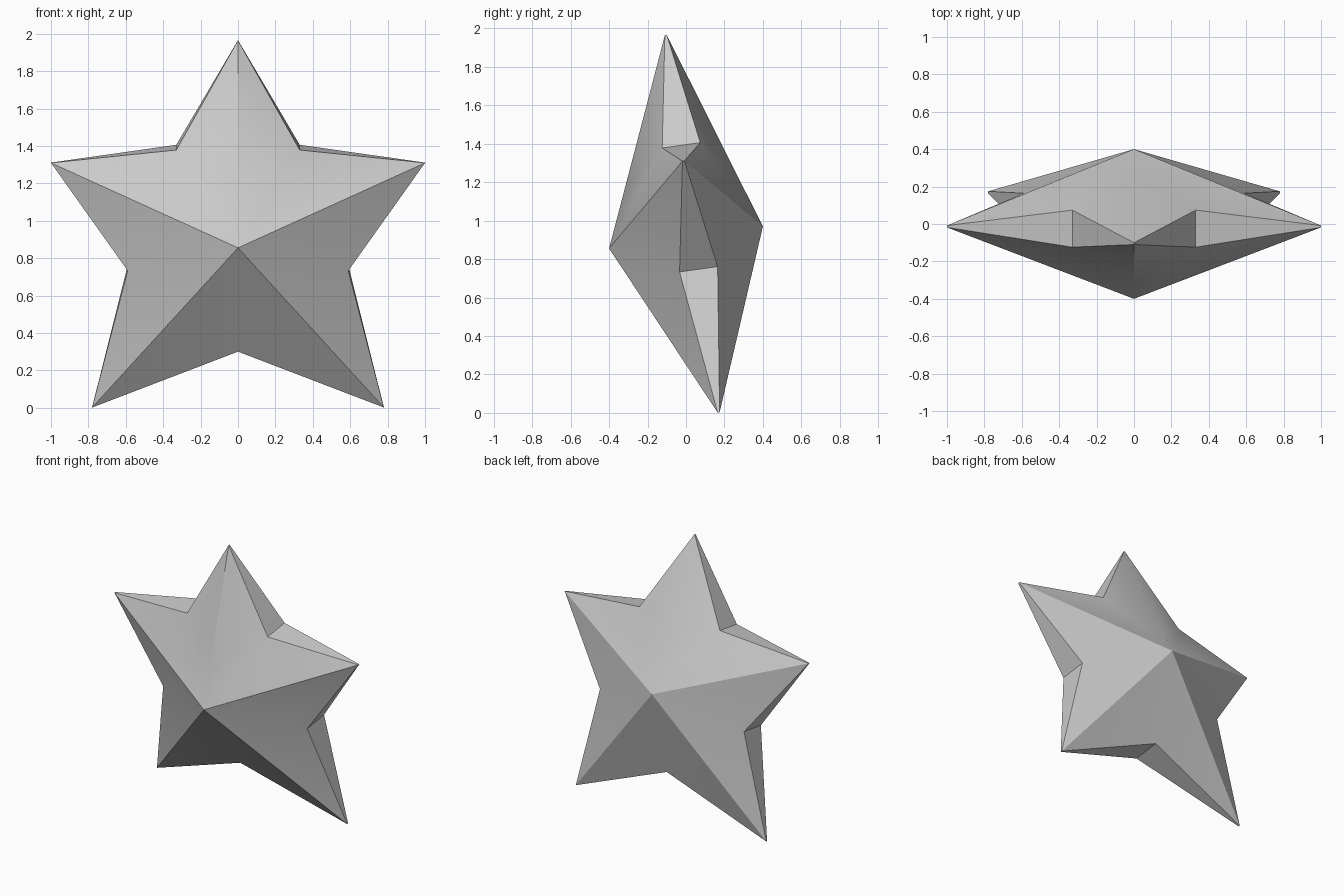
import bpy
import bmesh
from mathutils import Vector

default_cube = bpy.data.objects.get("Cube")
if default_cube:
    bpy.data.objects.remove(default_cube, do_unlink=True)

# Single flat grey
grey = bpy.data.materials.new("light grey")
grey.use_nodes = True
colour = (0.6, 0.6, 0.6, 1.0)
grey.diffuse_color = colour
grey.node_tree.nodes["Principled BSDF"].inputs["Base Color"].default_value = colour

# The star leans forward, so its depth axis is tilted
depth = Vector((0, 0.99, 0.14)).normalized()
TIP, NOTCH = 0.005, 0.1

# Half outline from the top tip to the bottom notch: x, z, half thickness
half = [(0, 1.965, TIP), (0.33, 1.392, NOTCH), (1, 1.31, TIP),
        (0.59, 0.747, NOTCH), (0.78, 0.002, TIP), (0, 0.314, NOTCH)]
outline = half + [(-x, z, t) for x, z, t in reversed(half[1:-1])]
count = len(outline)


def rim_point(x, z, offset):
    lean = -0.105 + (1.965 - z) * 0.14
    return Vector((x, lean, z)) + depth * offset


def crease(bm, a, b):
    bm.edges.get((a, b)).smooth = False


bm = bmesh.new()
rims = []
for side, apex_co in ((-1, (0, -0.4, 0.855)), (1, (0, 0.4, 0.97))):
    apex = bm.verts.new(apex_co)
    rim = [bm.verts.new(rim_point(x, z, side * t)) for x, z, t in outline]
    middle = bm.verts.new(apex.co.lerp(rim[0].co, 0.27))
    rims.append(rim)
    # Faceted pyramid from the rim to the apex, with the top ridge cut in two
    for i in range(count):
        a, b = rim[i], rim[(i + 1) % count]
        if a == rim[0]:
            bm.faces.new((middle, a, b))
            a = middle
        elif b == rim[0]:
            bm.faces.new((middle, a, b))
            b = middle
        bm.faces.new((apex, a, b))
    # Crisp ridges run to the side and lower tips
    for tip in rim[2::2]:
        crease(bm, apex, tip)
    # The top ridge is crisp only at the front, near its tip
    if side < 0:
        crease(bm, middle, rim[0])

# Walls joining the front and back rims
front, back = rims
for i in range(count):
    j = (i + 1) % count
    bm.faces.new((front[i], front[j], back[j], back[i]))
for i in range(count):
    j = (i + 1) % count
    crease(bm, front[i], front[j])
    crease(bm, back[i], back[j])
    crease(bm, front[i], back[i])

bmesh.ops.recalc_face_normals(bm, faces=bm.faces[:])
for face in bm.faces:
    face.smooth = True

mesh = bpy.data.meshes.new("star")
bm.to_mesh(mesh)
bm.free()
mesh.materials.append(grey)
star = bpy.data.objects.new("star", mesh)
bpy.context.collection.objects.link(star)
